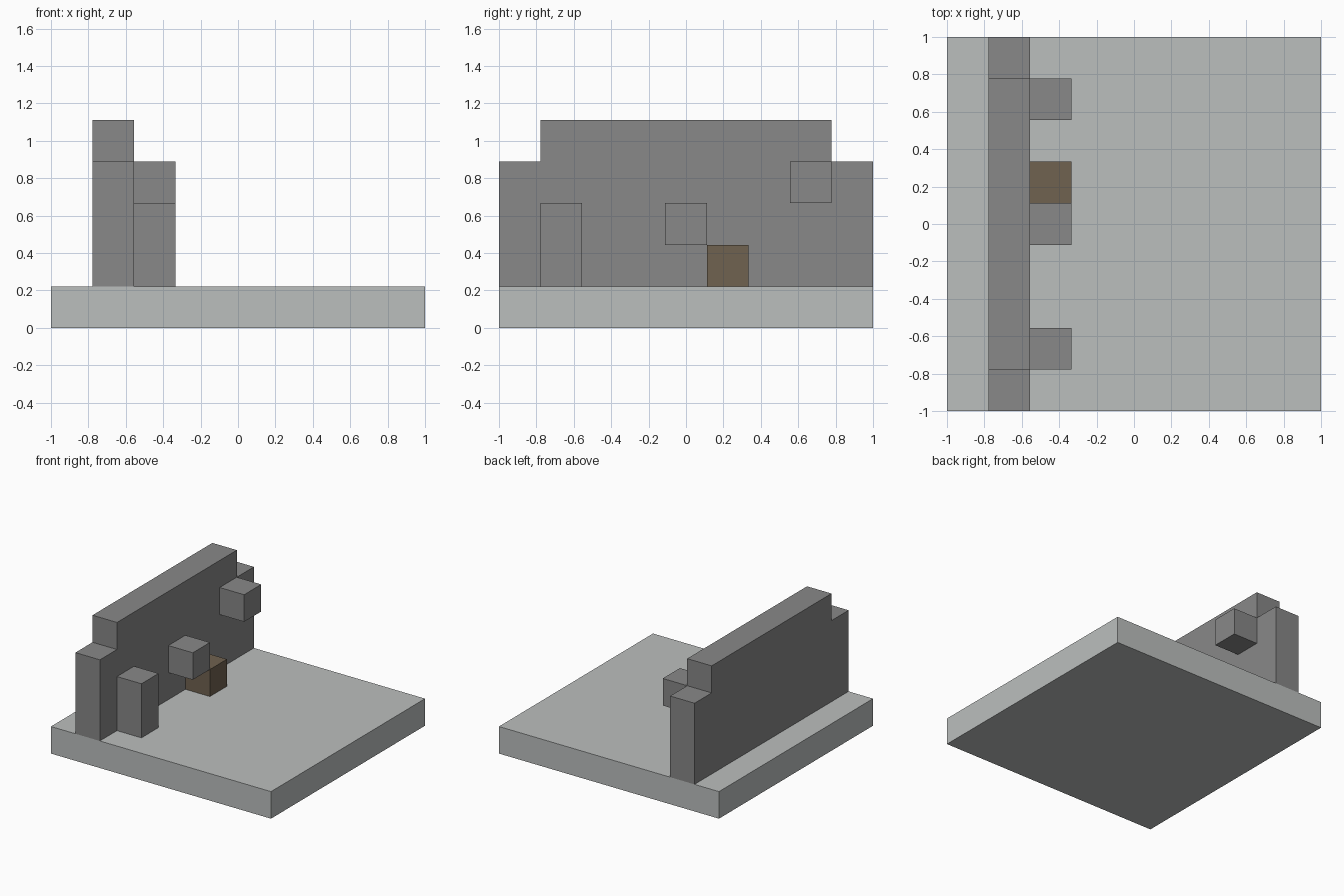
import bpy
import bmesh

cube = bpy.data.objects.get("Cube")
if cube:
    bpy.data.objects.remove(cube, do_unlink=True)

N = 9          # cells along each side of the base
U = 2 / N      # size of one cell


def material(name, rgb):
    mat = bpy.data.materials.new(name)
    mat.use_nodes = True
    mat.diffuse_color = (*rgb, 1)
    shader = mat.node_tree.nodes["Principled BSDF"]
    shader.inputs["Base Color"].default_value = (*rgb, 1)
    shader.inputs["Roughness"].default_value = 0.9
    return mat


pale_stone = material("pale_stone", (0.50, 0.52, 0.515))
grey_stone = material("grey_stone", (0.246, 0.246, 0.246))
brown_wood = material("brown_wood", (0.162, 0.122, 0.08))


def prism(name, outline, x_cell, width, mat):
    """Extrude a (y, z) outline, given in cells, along x."""
    bm = bmesh.new()
    x = x_cell * U - 1
    face = bm.faces.new([bm.verts.new((x, y * U - 1, z * U)) for y, z in outline])
    side = bmesh.ops.extrude_face_region(bm, geom=[face])["geom"]
    verts = [v for v in side if isinstance(v, bmesh.types.BMVert)]
    bmesh.ops.translate(bm, verts=verts, vec=(width * U, 0, 0))
    bmesh.ops.recalc_face_normals(bm, faces=bm.faces)
    mesh = bpy.data.meshes.new(name)
    bm.to_mesh(mesh)
    bm.free()
    mesh.materials.append(mat)
    obj = bpy.data.objects.new(name, mesh)
    bpy.context.collection.objects.link(obj)
    return obj


def block(name, x, y, z, size, mat):
    w, d, h = size
    outline = [(y, z), (y + d, z), (y + d, z + h), (y, z + h)]
    return prism(name, outline, x, w, mat)


# Square ground slab
block("base_slab", 0, 0, 0, (N, N, 1), pale_stone)

# Long wall with a step at both ends
half = [(0, 1), (0, 4), (1, 4), (1, 5)]
wall = half + [(N - y, z) for y, z in reversed(half)]
prism("stepped_wall", wall, 1, 1, grey_stone)

# Blocks standing on the slab or jutting out of the wall
block("short_pillar", 2, 1, 1, (1, 1, 2), grey_stone)
block("middle_ledge", 2, 4, 2, (1, 1, 1), grey_stone)
block("high_ledge", 2, 7, 3, (1, 1, 1), grey_stone)
block("wooden_step", 2, 5, 1, (1, 1, 1), brown_wood)
